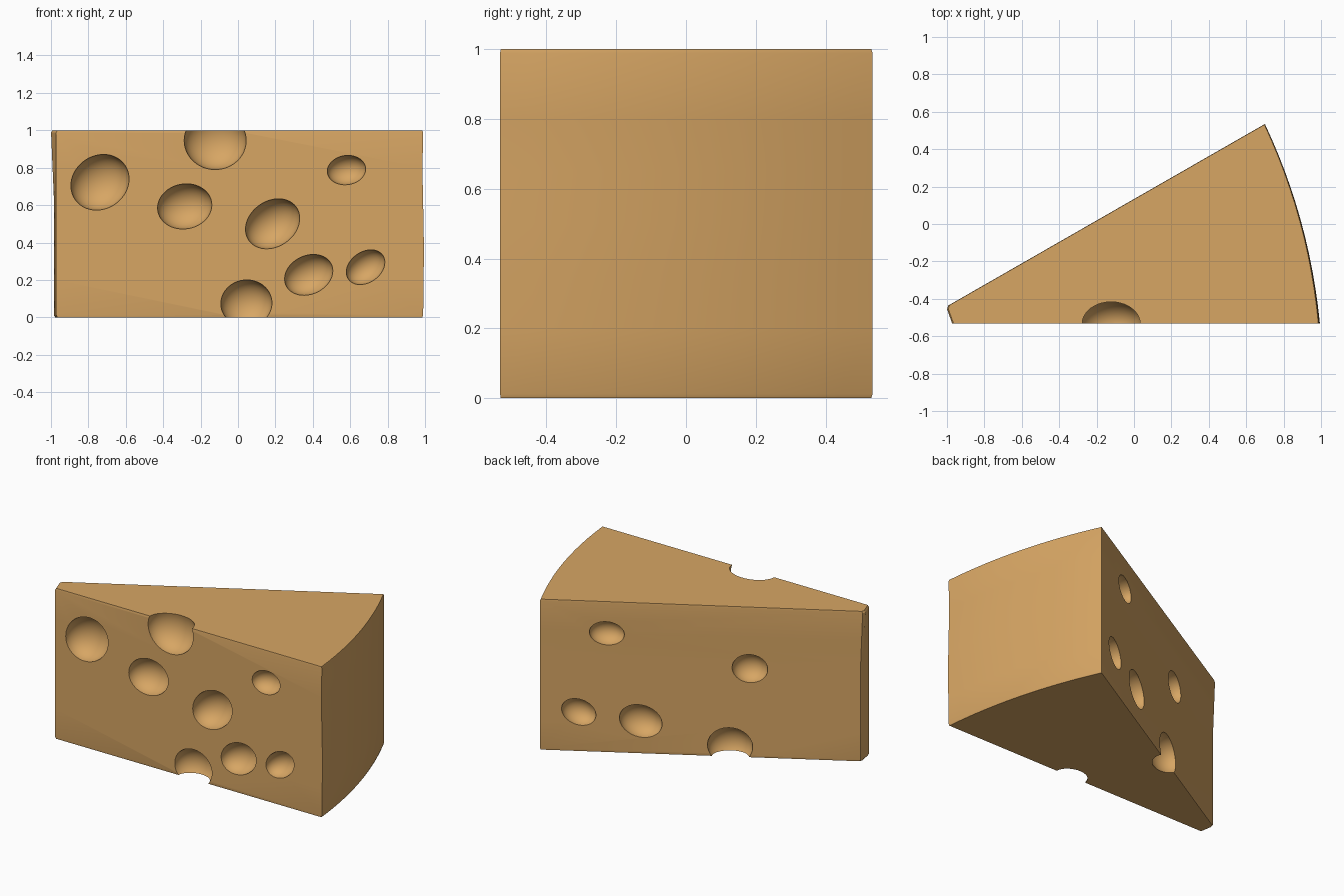
import bpy, bmesh, math
from mathutils import Matrix, Vector

if "Cube" in bpy.data.objects:
    bpy.data.objects.remove(bpy.data.objects["Cube"])

CENTRE = Vector((0.2, -0.15))


def outline(z):
    """Plan outline of the wedge at height z: blunt tip plus curved rind."""
    tip = -0.985 - 0.015 * max(0.0, (z - 0.65) / 0.35)
    bulge = 0.004 * math.sin(math.tau * (0.6 - z)) * (1 if 0.1 < z < 0.98 else 0)
    pts = [(-0.972, -0.533), (0.99 + bulge, -0.533)]
    # rind arc, bowed outwards between its two corners
    a, b = Vector((0.99 + bulge, -0.533)), Vector((0.70, 0.535))
    out = Vector((b.y - a.y, a.x - b.x)).normalized()
    for i in range(1, 12):
        t = i / 12
        pts.append(tuple(a.lerp(b, t) + out * 0.048 * 4 * t * (1 - t)))
    pts += [(0.70, 0.535), (tip + 0.006, -0.436), (tip, -0.456)]
    return pts


# cheese wedge: lofted rings with tiny softened top and bottom rims
bm = bmesh.new()
rings = []
for z, s in [(0, .994), (.012, 1), (.2, 1), (.35, 1), (.5, 1), (.65, 1),
             (.8, 1), (.988, 1), (1, .994)]:
    ring = []
    for p in outline(z):
        q = CENTRE + (Vector(p) - CENTRE) * s
        ring.append(bm.verts.new((q.x, q.y, z)))
    rings.append(ring)
for lo, hi in zip(rings, rings[1:]):
    n = len(lo)
    for i in range(n):
        j = (i + 1) % n
        bm.faces.new((lo[i], lo[j], hi[j], hi[i]))
bm.faces.new(rings[0][::-1])
bm.faces.new(rings[-1])
bmesh.ops.recalc_face_normals(bm, faces=bm.faces)
mesh = bpy.data.meshes.new("cheese_wedge")
bm.to_mesh(mesh)
bm.free()
wedge = bpy.data.objects.new("cheese_wedge", mesh)
bpy.context.collection.objects.link(wedge)

mat = bpy.data.materials.new("cheese yellow")
mat.diffuse_color = (0.68, 0.38, 0.127, 1)
mat.use_nodes = True
mat.node_tree.nodes["Principled BSDF"].inputs["Base Color"].default_value = mat.diffuse_color
mesh.materials.append(mat)

# holes: position along face, height, half width, half height, depth, tilt
front = [(-0.738, .722, .162, .142, .12, -35), (-.122, .945, .166, .155, .125, 0),
         (-.285, .593, .146, .120, .11, -10), (.185, .50, .155, .122, .12, -35),
         (.58, .787, .103, .078, .08, -8), (.378, .227, .134, .103, .10, -25),
         (.682, .268, .112, .082, .085, -35), (.045, .075, .137, .125, .11, -5)]
back = [(.405, .79, .106, .077, .08, 5), (1.27, .59, .108, .093, .09, 5),
        (.235, .26, .108, .083, .085, 25), (.61, .215, .132, .105, .10, 20),
        (1.15, .07, .137, .122, .11, 5)]


def add_holes(bm, origin, angle, holes):
    face = Matrix.Translation(origin) @ Matrix.Rotation(math.radians(angle), 4, 'Z')
    for u, z, rx, rz, depth, tilt in holes:
        m = (face @ Matrix.Translation((u, 0, z))
             @ Matrix.Rotation(math.radians(tilt), 4, 'Y')
             @ Matrix.Diagonal((rx, depth, rz, 1)))
        bmesh.ops.create_uvsphere(bm, u_segments=40, v_segments=24, radius=1, matrix=m)


bm = bmesh.new()
add_holes(bm, (0, -0.533, 0), 0, front)
add_holes(bm, (0.70, 0.535, 0), 210, back)
cut_mesh = bpy.data.meshes.new("hole_cutter")
bm.to_mesh(cut_mesh)
bm.free()
cut_mesh.materials.append(mat)
cutter = bpy.data.objects.new("hole_cutter", cut_mesh)
bpy.context.collection.objects.link(cutter)
cutter.hide_render = True

# carve the holes and smooth the surfaces, keeping the rims sharp
mod = wedge.modifiers.new("holes", 'BOOLEAN')
mod.operation = 'DIFFERENCE'
mod.solver = 'EXACT'
mod.object = cutter
bpy.ops.object.select_all(action='DESELECT')
wedge.select_set(True)
bpy.context.view_layer.objects.active = wedge
bpy.ops.object.modifier_apply(modifier=mod.name)
bpy.data.objects.remove(cutter)
bpy.ops.object.shade_smooth_by_angle(angle=math.radians(28))
